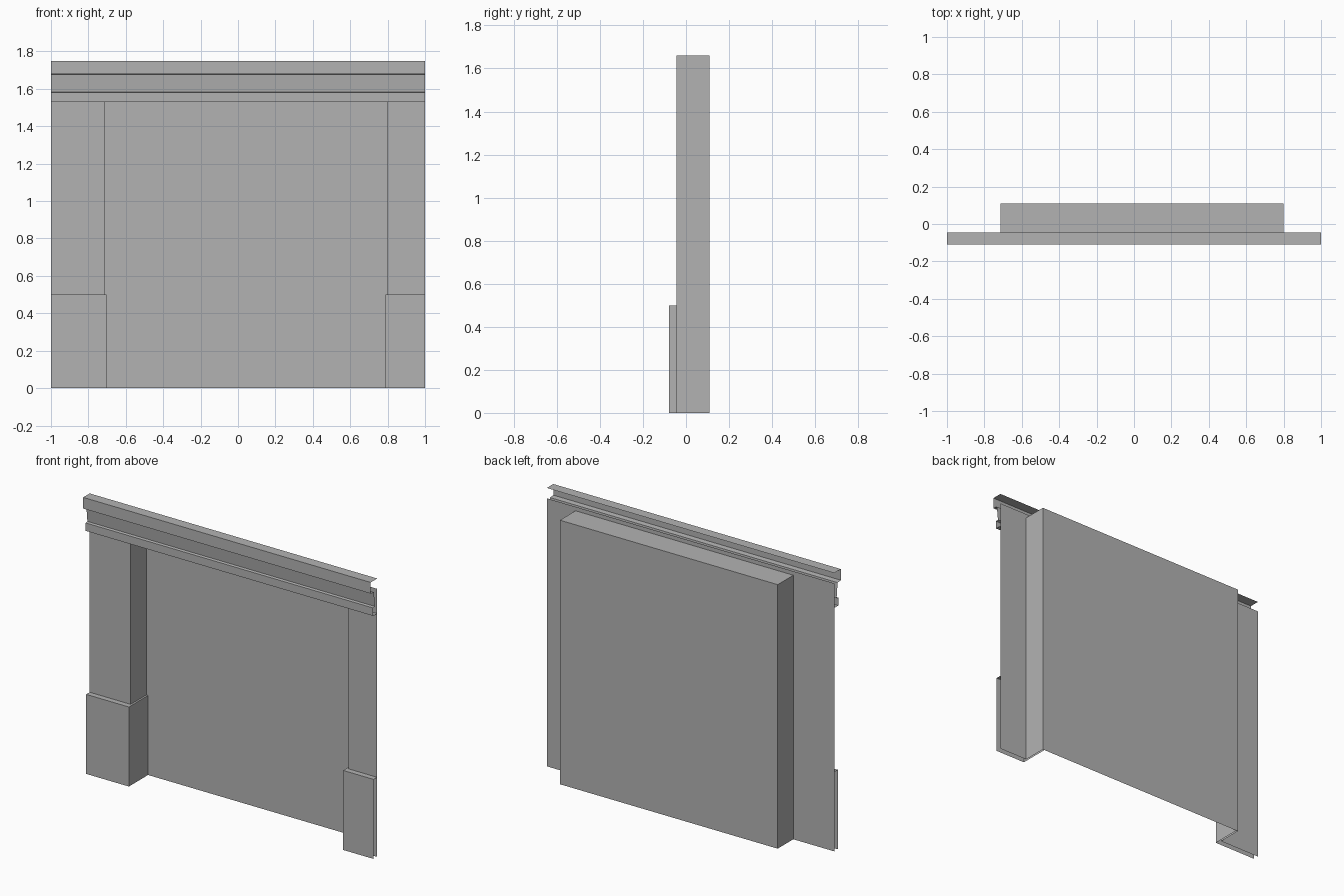
import bpy
from mathutils import Vector

cube = bpy.data.objects.get("Cube")
if cube:
    bpy.data.objects.remove(cube)

# One plain grey for the whole model
GREY = (0.45, 0.45, 0.45, 1)
grey = bpy.data.materials.new("plain_grey")
grey.use_nodes = True
grey.diffuse_color = GREY
grey.node_tree.nodes["Principled BSDF"].inputs["Base Color"].default_value = GREY


def add_mesh(name, verts, faces):
    mesh = bpy.data.meshes.new(name)
    mesh.from_pydata(verts, [], faces)
    mesh.materials.append(grey)
    obj = bpy.data.objects.new(name, mesh)
    bpy.context.collection.objects.link(obj)
    return obj


def sheet(name, path, sweep):
    """Sweep an open path of points along a vector into a thin shell."""
    n = len(path)
    start = [Vector(p) for p in path]
    verts = start + [p + Vector(sweep) for p in start]
    faces = [(i, i + 1, n + i + 1, n + i) for i in range(n - 1)]
    return add_mesh(name, verts, faces)


def cap(name, outline, z):
    """Flat horizontal face with the given outline."""
    return add_mesh(name, [(x, y, z) for x, y in outline], [range(len(outline))])


def at_floor(path):
    return [(x, y, 0) for x, y in path]


# Main planes
WALL, BACK, PLINTH, FASCIA = -0.045, 0.11, -0.08, -0.11
LEFT, RIGHT = -0.715, 0.80
RECESS_TOP, WALL_TOP, CORNICE_TOP = 1.66, 1.685, 1.75
PLINTH_TOP, LIP = 0.5, 0.012

# Wall with its recess, swept upward from the floor plan
plan = [(-1, WALL), (LEFT, WALL), (LEFT, BACK),
        (RIGHT, BACK), (RIGHT, WALL), (1, WALL)]
sheet("recessed_wall", at_floor(plan), (0, 0, RECESS_TOP))
cap("recess_ceiling", plan[1:5], RECESS_TOP)
sheet("wall_head", [(-1, WALL, RECESS_TOP), (1, WALL, RECESS_TOP)],
      (0, 0, WALL_TOP - RECESS_TOP))

# Plinths wrapping from the wall face into the recess
for name, end, jamb, lip in (("right_plinth", -1, LEFT, LIP),
                             ("left_plinth", 1, RIGHT, -LIP)):
    outer = [(end, PLINTH), (jamb + lip, PLINTH), (jamb + lip, BACK)]
    inner = [(jamb, BACK), (jamb, WALL), (end, WALL)]
    outline = outer + inner
    if end > 0:
        outer.reverse()
        outline.reverse()
    sheet(name, at_floor(outer), (0, 0, PLINTH_TOP))
    cap(name + "_cap", outline, PLINTH_TOP)

# Cornice moulding, open at both ends
profile = [(WALL, 1.53), (-0.085, 1.53), (-0.085, 1.58), (-0.068, 1.583),
           (-0.078, 1.677), (FASCIA, 1.68), (FASCIA, CORNICE_TOP),
           (WALL, CORNICE_TOP)]
cornice = sheet("cornice", [(-1, y, z) for y, z in profile], (2, 0, 0))
cornice.data.flip_normals()
